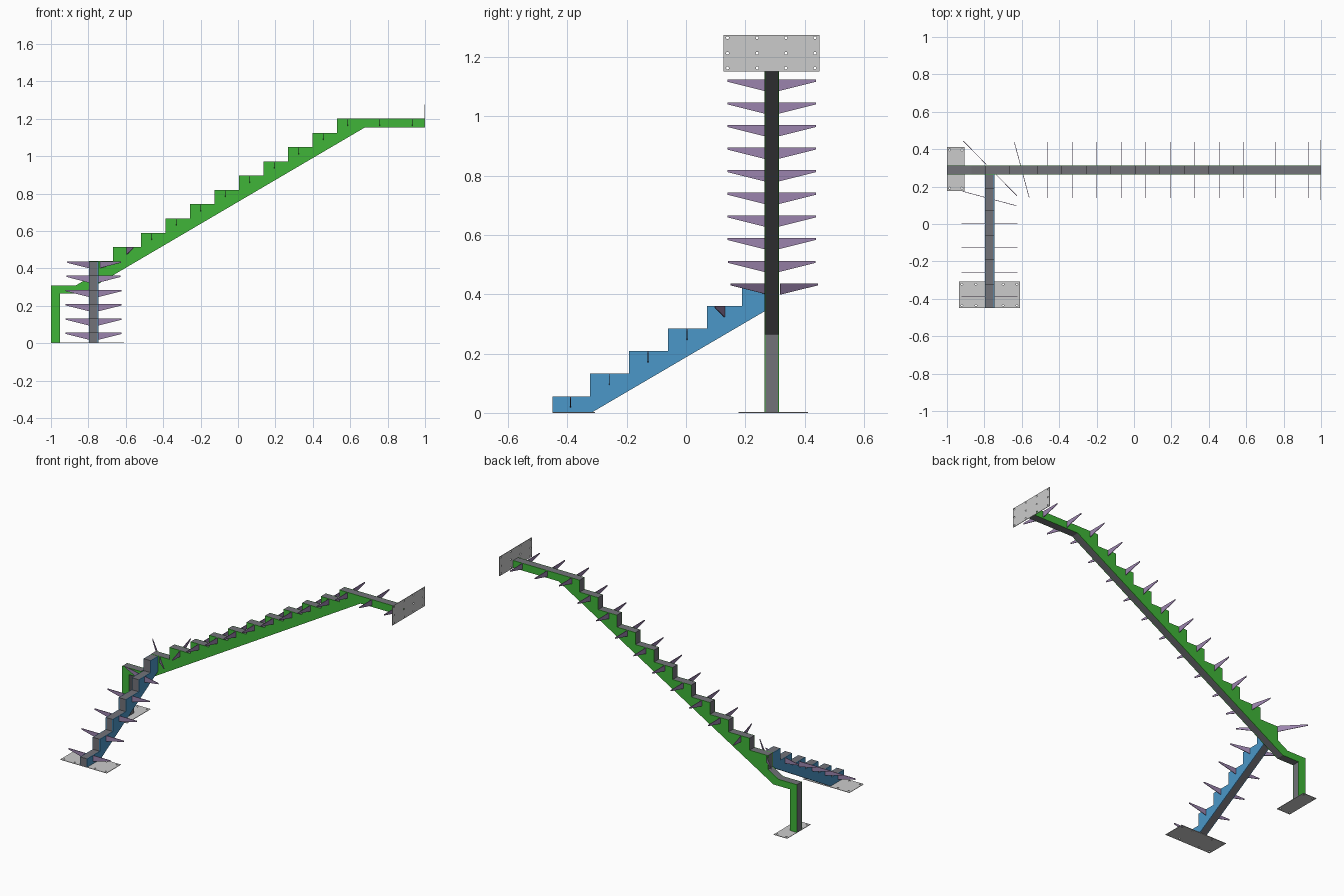
import bpy, bmesh, math
from mathutils import Matrix, Vector

if "Cube" in bpy.data.objects:
    bpy.data.objects.remove(bpy.data.objects["Cube"])


def mat(name, c):
    m = bpy.data.materials.new(name)
    m.diffuse_color = (*c, 1)
    m.use_nodes = True
    m.node_tree.nodes["Principled BSDF"].inputs["Base Color"].default_value = m.diffuse_color
    return m


GREEN = mat("green", (0.05, 0.46, 0.04))
BLUE = mat("blue", (0.07, 0.31, 0.58))
PURPLE = mat("purple", (0.33, 0.23, 0.42))
DARK = mat("dark_grey", (0.17, 0.17, 0.19))


def slab(bm, pts, t0, t1, to3d):
    """Extrude a closed 2D outline between two depths."""
    a = [bm.verts.new(to3d(u, v, t0)) for u, v in pts]
    b = [bm.verts.new(to3d(u, v, t1)) for u, v in pts]
    bm.faces.new(a)
    bm.faces.new(b[::-1])
    n = len(pts)
    for i in range(n):
        bm.faces.new((a[i], b[i], b[(i + 1) % n], a[(i + 1) % n]))


def finish(name, bm, material=None):
    bmesh.ops.recalc_face_normals(bm, faces=bm.faces)
    me = bpy.data.meshes.new(name)
    bm.to_mesh(me)
    bm.free()
    ob = bpy.data.objects.new(name, me)
    bpy.context.collection.objects.link(ob)
    if material:
        me.materials.append(material)
    return ob


def stringer(name, pts, centre, to3d, colour):
    """Box-section beam: dark core with coloured side plates."""
    w, t = 0.025, 0.004
    for part, t0, t1, m in (("core", -w + t, w - t, DARK),
                            ("side_plate_a", -w, -w + t, colour),
                            ("side_plate_b", w - t, w, colour)):
        bm = bmesh.new()
        slab(bm, pts, centre + t0, centre + t1, to3d)
        finish(f"{name}_{part}", bm, m)


YC, XC = 0.289, -0.772
RISE, RUN = 0.0762, 0.131

# Upper flight: leg, corner step, nine steps and top landing
upper = [(-1, 0.003), (-1, 0.307), (-0.87, 0.307), (-0.797, 0.35), (-0.797, 0.438),
         (-0.668, 0.438), (-0.668, 0.514)]
for i in range(9):
    x = -0.519 + i * RUN
    upper += [(x, 0.514 + i * RISE), (x, 0.514 + (i + 1) * RISE)]
upper += [(0.997, 1.2), (0.997, 1.153), (0.678, 1.153), (-0.835, 0.265),
          (-0.951, 0.265), (-0.951, 0.003)]
stringer("upper_stringer", upper, YC, lambda u, v, t: (u, t, v), GREEN)

# Lower flight: six steps running into the upper flight
lower = [(-0.45, 0.003), (-0.45, 0.056)]
for i in range(5):
    y = -0.323 + i * RUN - (0.012 if i == 4 else 0)
    lower += [(y, 0.056 + i * RISE), (y, 0.056 + (i + 1) * RISE)]
lower += [(YC - 0.025, 0.437), (YC - 0.025, 0.342), (-0.315, 0.003)]
stringer("lower_stringer", lower, XC, lambda u, v, t: (t, u, v), BLUE)


# Tapered tread brackets, one wing on each side of the beam
def bracket(name, x, y, z, angle, half=0.149, inner=0.025):
    bm = bmesh.new()
    for s in (1, -1):
        pts = [(s * inner, 0), (s * half, 0), (s * half, -0.007), (s * inner, -0.038)]
        slab(bm, pts, -0.0015, 0.0015, lambda u, v, t: (u, t, v))
    bm.transform(Matrix.Translation((x, y, z)) @ Matrix.Rotation(math.radians(angle), 4, 'Z'))
    finish(name, bm, PURPLE)


for i in range(4):
    bracket(f"lower_bracket_{i + 1}", XC, -0.39 + i * RUN, 0.056 + i * RISE, 0)
for i in range(11):
    x = -0.462 + i * RUN if i < 9 else (0.757, 0.932)[i - 9]
    bracket(f"upper_bracket_{i + 1}", x, YC, 0.514 + min(i + 1, 9) * RISE, 90)
bracket("turn_bracket_low", XC, 0.136, 0.361, -15)
bracket("turn_bracket_corner", XC + 0.003, 0.297, 0.437, -45.6, 0.205, 0.03)
bracket("turn_bracket_high", -0.6, YC, 0.513, -75, 0.153)


# Mounting plates with bolt holes
def plate(name, lo, hi, axis, holes):
    bm = bmesh.new()
    lo, hi = Vector(lo), Vector(hi)
    bmesh.ops.create_cube(bm, size=1, matrix=Matrix.Translation((lo + hi) / 2)
                          @ Matrix.Diagonal((*(hi - lo), 1)))
    ob = finish(name, bm)
    bm = bmesh.new()
    rot = Matrix.Rotation(math.pi / 2, 4, 'Y') if axis == 'X' else Matrix()
    for h in holes:
        bmesh.ops.create_cone(bm, cap_ends=True, segments=10, radius1=0.005, radius2=0.005,
                              depth=0.03, matrix=Matrix.Translation(h) @ rot)
    cut = finish(name + "_hole_cutter", bm)
    cut.hide_render = True
    cut.hide_viewport = True
    mod = ob.modifiers.new("holes", 'BOOLEAN')
    mod.object = cut
    mod.solver = 'EXACT'


plate("wall_plate", (0.997, 0.127, 1.152), (1, 0.45, 1.275), 'X',
      [(0.9985, y, z) for y in (0.14, 0.24, 0.337, 0.435) for z in (1.163, 1.213, 1.265)])
plate("lower_foot_plate", (-0.936, -0.45, 0), (-0.61, -0.307, 0.003), 'Z',
      [(x, y, 0.0015) for x in (-0.92, -0.845, -0.70, -0.626) for y in (-0.435, -0.322)])
plate("leg_foot_plate", (-1, 0.177, 0), (-0.905, 0.411, 0.003), 'Z',
      [(x, y, 0.0015) for x in (-0.985, -0.92) for y in (0.192, 0.396)])
